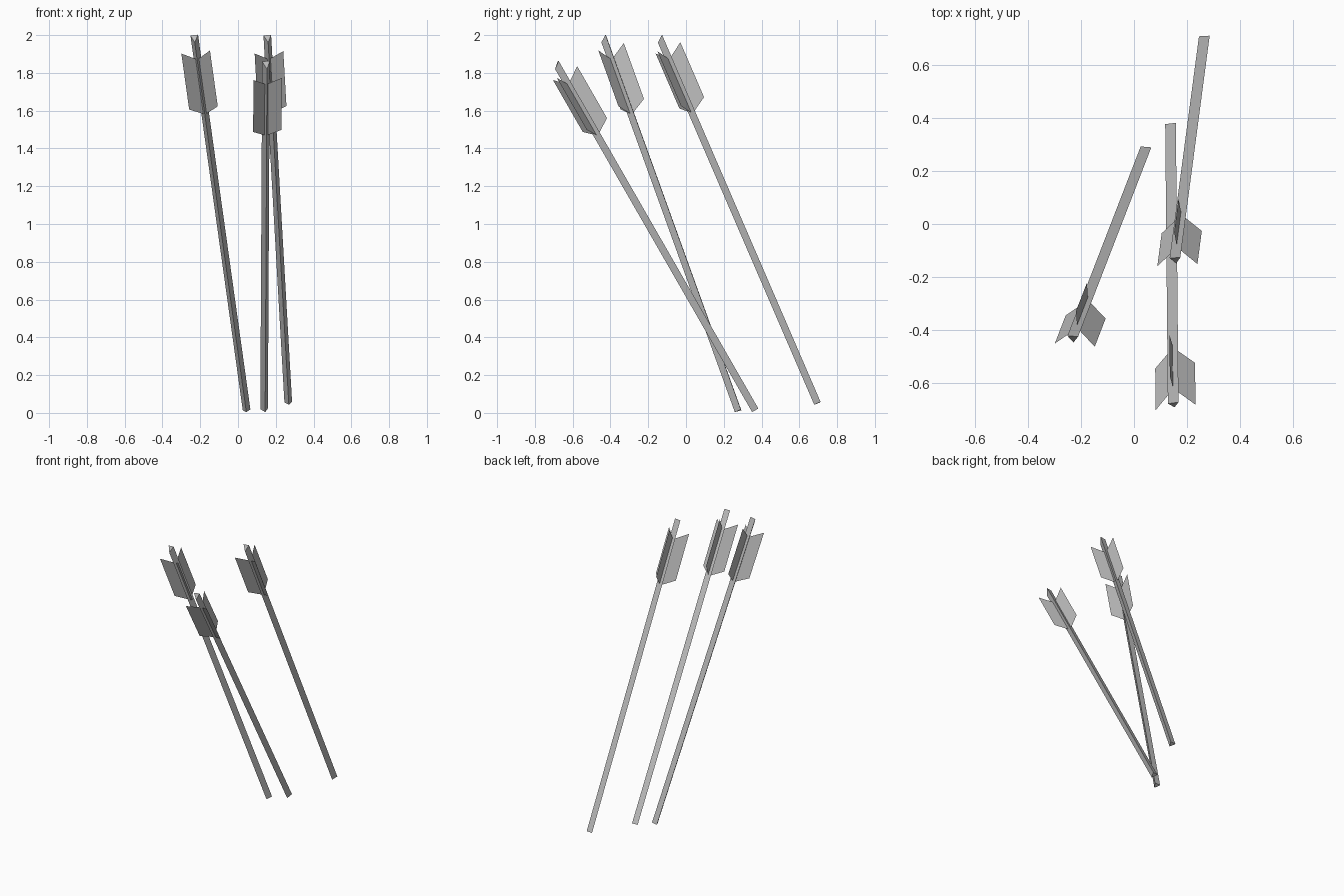
import bpy, bmesh, math
from mathutils import Vector

cube = bpy.data.objects.get("Cube")
if cube:
    bpy.data.objects.remove(cube, do_unlink=True)

grey = bpy.data.materials.new("plain_grey")
grey.use_nodes = True
grey.diffuse_color = (0.5, 0.5, 0.5, 1)
grey.node_tree.nodes["Principled BSDF"].inputs["Base Color"].default_value = (0.5, 0.5, 0.5, 1)

SHAFT_R = 0.0235   # corner radius of the three-sided shaft
VANE_R = 0.09      # reach of each vane from the axis
NOCK_DROP = 0.028  # slanted cut at the tail end
# vane outline: (radius, distance from the tail)
VANE = [(0.005, 0.13), (VANE_R, 0.073), (VANE_R, 0.39), (0.005, 0.443)]


def add_object(name, bm):
    mesh = bpy.data.meshes.new(name)
    bm.to_mesh(mesh)
    bm.free()
    mesh.materials.append(grey)
    obj = bpy.data.objects.new(name, mesh)
    bpy.context.collection.objects.link(obj)


def build_arrow(label, foot, tail, roll):
    foot, tail = Vector(foot), Vector(tail)
    axis = (tail - foot).normalized()
    side = (Vector((1, 0, 0)) - axis * axis.x).normalized()
    back = axis.cross(side)
    length = (tail - foot).length

    def point(degrees, radius, from_tail, lift=0.0):
        a = math.radians(degrees + roll)
        return (tail - axis * from_tail + side * (radius * math.cos(a))
                + back * (radius * math.sin(a) + lift))

    # Triangular shaft, flat side to the back, ridge to the front
    bm = bmesh.new()
    lift = SHAFT_R / 4
    corners = [(30, 0), (150, 0), (270, NOCK_DROP)]
    top = [bm.verts.new(point(a, SHAFT_R, s, lift)) for a, s in corners]
    low = [bm.verts.new(point(a, SHAFT_R, length, lift)) for a, s in corners]
    bm.faces.new(top)
    bm.faces.new(low[::-1])
    for i in range(3):
        j = (i + 1) % 3
        bm.faces.new((low[i], low[j], top[j], top[i]))
    add_object(label + "_arrow_shaft", bm)

    # Three flat vanes, one out of each side of the shaft
    for name, angle in (("back", 90), ("right", 212), ("left", 328)):
        bm = bmesh.new()
        bm.faces.new([bm.verts.new(point(angle, r, s, lift / 2)) for r, s in VANE])
        add_object(f"{label}_arrow_{name}_vane", bm)


build_arrow("right", (0.045, 0.275, 0.01), (-0.232, -0.441, 1.994), -2)
build_arrow("front", (0.14, 0.365, 0.013), (0.15, -0.692, 1.853), 9)
build_arrow("back", (0.267, 0.695, 0.05), (0.156, -0.144, 1.993), 5)
